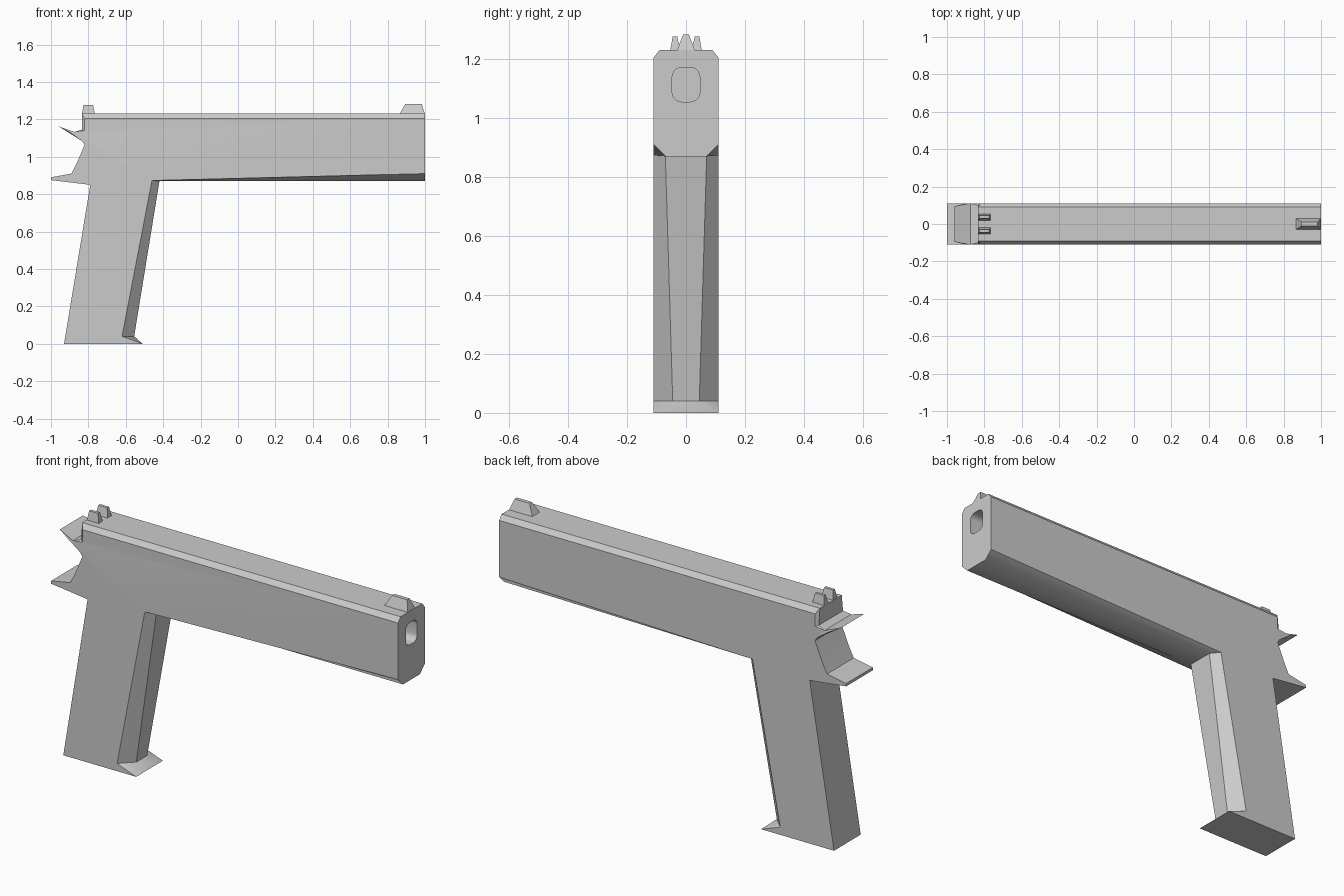
import bpy, bmesh, math
from mathutils import Matrix

old = bpy.data.objects.get("Cube")
if old:
    bpy.data.objects.remove(old, do_unlink=True)

GREY = (0.6, 0.6, 0.6, 1)
mat = bpy.data.materials.new("plain_grey")
mat.use_nodes = True
mat.diffuse_color = GREY
mat.node_tree.nodes["Principled BSDF"].inputs["Base Color"].default_value = GREY


def finish(name, bm):
    """Turn a bmesh into a named, shaded object."""
    bmesh.ops.remove_doubles(bm, verts=bm.verts, dist=0.0001)
    bmesh.ops.recalc_face_normals(bm, faces=bm.faces)
    mesh = bpy.data.meshes.new(name)
    bm.to_mesh(mesh)
    bm.free()
    mesh.materials.append(mat)
    obj = bpy.data.objects.new(name, mesh)
    bpy.context.collection.objects.link(obj)
    return obj


def smooth(obj):
    bpy.ops.object.select_all(action='DESELECT')
    obj.select_set(True)
    bpy.context.view_layer.objects.active = obj
    bpy.ops.object.shade_smooth_by_angle(angle=math.radians(30))


def loft(name, rings):
    """Skin a stack of closed rings and cap both ends."""
    bm = bmesh.new()
    loops = [[bm.verts.new(p) for p in ring] for ring in rings]
    n = len(loops[0])
    for a, b in zip(loops, loops[1:]):
        for i in range(n):
            j = (i + 1) % n
            bm.faces.new((a[i], a[j], b[j], b[i]))
    bm.faces.new(loops[0])
    bm.faces.new(loops[-1])
    return finish(name, bm)


# Body: side outline (x, z), with an optional inner crest (x, y, z) for chamfers
HALF = 0.11
outline = [
    ((-0.93, 0), None),                            # heel of grip
    ((-0.51, 0), None),                            # toe of lip
    ((-0.62, 0.04), (-0.555, 0.045, 0.04)),        # lip under front strap
    ((-0.46, 0.873), (-0.42, 0.07, 0.87)),         # top of front strap
    ((1, 0.91), (1, 0.07, 0.87)),                  # lower front
    ((1, 1.205), (1, 0.09, 1.23)),                 # upper front
    ((-0.82, 1.205), (-0.835, 0.09, 1.23)),        # upper rear
    ((-0.82, 1.14), (-0.835, 0.1, 1.145)),         # notch over spur
    ((-0.875, 1.133), None),
    ((-0.9, 1.132), (-0.96, 0.095, 1.163)),        # spur tip
    ((-0.835, 1.085), None),
    ((-0.82, 1.065), None),                        # rear hollow
    ((-0.86, 0.97), None),
    ((-0.89, 0.91), None),
    ((-1, 0.89), None),                            # tail tip
    ((-1, 0.875), None),
    ((-0.79, 0.85), None),                         # top of back strap
]
side = [(x, HALF, z) for (x, z), _ in outline]
crest = [c or s for s, (_, c) in zip(side, outline)]


def flip(ring):
    return [(x, -y, z) for x, y, z in ring]


body = loft("body", [side, crest, flip(crest), flip(side)])

# Rounded bore sunk into the front end
bm = bmesh.new()
bmesh.ops.create_cube(bm, size=1, matrix=Matrix.Translation((1, 0, 1.113))
                      @ Matrix.Diagonal((0.6, 0.094, 0.116, 1)))
long_edges = [e for e in bm.edges if abs(e.verts[0].co.x - e.verts[1].co.x) > 0.1]
bmesh.ops.bevel(bm, geom=long_edges, offset=0.032, segments=5, profile=0.5,
                affect='EDGES')
cutter = finish("bore_cutter", bm)
cutter.hide_render = True
cut = body.modifiers.new("bore", 'BOOLEAN')
cut.operation = 'DIFFERENCE'
cut.solver = 'EXACT'
cut.object = cutter
bpy.context.view_layer.objects.active = body
bpy.ops.object.modifier_apply(modifier=cut.name)
bpy.data.objects.remove(cutter, do_unlink=True)
smooth(body)


# Sights: tapered blocks standing on the top face
def block(name, base, top, z0, z1):
    def ring(b, z):
        x0, x1, y0, y1 = b
        return [(x0, y0, z), (x1, y0, z), (x1, y1, z), (x0, y1, z)]
    return loft(name, [ring(base, z0), ring(top, z1)])


block("front_sight", (0.862, 1, -0.032, 0.032), (0.895, 0.982, -0.01, 0.01), 1.225, 1.283)
for label, s in (("left", 1), ("right", -1)):
    block("rear_sight_" + label,
          (-0.835, -0.765, s * 0.018, s * 0.054),
          (-0.826, -0.775, s * 0.03, s * 0.045), 1.225, 1.277)
